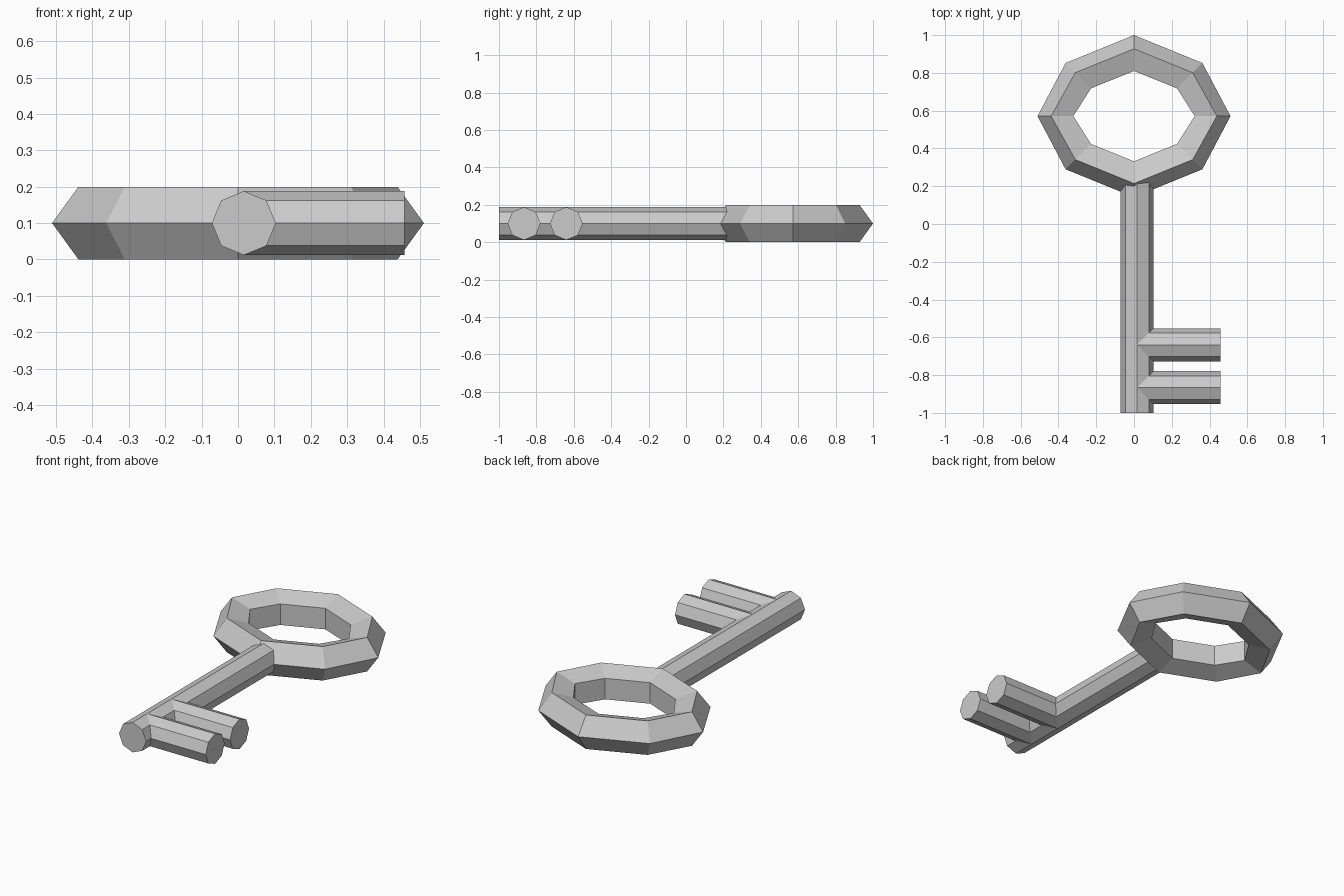
import bpy, bmesh
from math import cos, sin, pi, atan2
from mathutils import Vector

if "Cube" in bpy.data.objects:
    bpy.data.objects.remove(bpy.data.objects["Cube"])

MID_Z = 0.1


def finish(bm, name):
    bmesh.ops.recalc_face_normals(bm, faces=bm.faces[:])
    mesh = bpy.data.meshes.new(name)
    bm.to_mesh(mesh)
    bm.free()
    obj = bpy.data.objects.new(name, mesh)
    bpy.context.collection.objects.link(obj)
    return obj


def rod(name, start, end, radius=0.088, sides=8):
    """Octagonal bar between two points lying at the same height, corner up."""
    start, end = Vector(start), Vector(end)
    up = Vector((0, 0, 1))
    side = (end - start).normalized().cross(up)
    bm = bmesh.new()
    ends = []
    for p in (start, end):
        ends.append([bm.verts.new(p + radius * (side * sin(2 * pi * i / sides) + up * cos(2 * pi * i / sides)))
                     for i in range(sides)])
    for i in range(sides):
        j = (i + 1) % sides
        bm.faces.new((ends[0][i], ends[0][j], ends[1][j], ends[1][i]))
    bm.faces.new(ends[0])
    bm.faces.new(ends[1])
    return finish(bm, name)


def bow(name, centre_y=0.571, radius=0.105):
    """Oval ring of eight segments with a five-sided section, point outwards."""
    quarter = [(0.406, 0), (0.288, 0.207), (0, 0.324)]
    path = quarter + [(-x, y) for x, y in quarter[1::-1]]
    path += [(-x, -y) for x, y in path[1:4]]
    bm = bmesh.new()
    loops = []
    for k, (x, y) in enumerate(path):
        a = k * pi / 4
        loop = []
        for i in range(5):
            t = 2 * pi * i / 5
            r = radius * cos(t)
            loop.append(bm.verts.new((x + r * cos(a), centre_y + y + r * sin(a), MID_Z + radius * sin(t))))
        loops.append(loop)
    for k in range(8):
        a, b = loops[k], loops[(k + 1) % 8]
        for i in range(5):
            j = (i + 1) % 5
            bm.faces.new((a[i], a[j], b[j], b[i]))
    return finish(bm, name)


# Ring handle
bow("ring_handle")

# Long shaft, its end buried in the ring
SHAFT_X = 0.016
rod("shaft", (SHAFT_X, -1.0, MID_Z), (SHAFT_X, 0.22, MID_Z))

# Two teeth near the tip
for n, y in enumerate((-0.64, -0.866), 1):
    rod(f"tooth_{n}", (SHAFT_X, y, MID_Z), (0.458, y, MID_Z))
